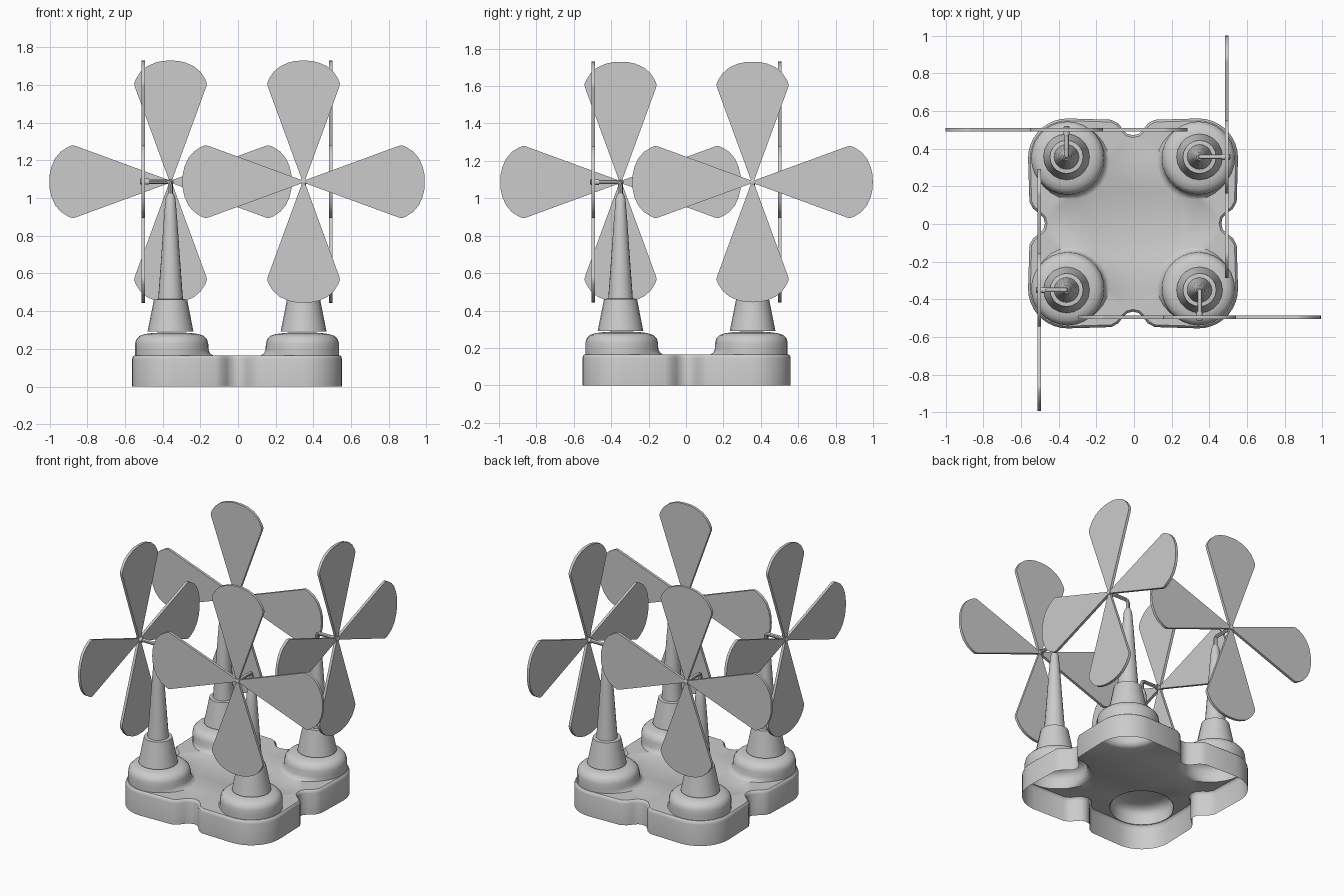
import bpy, bmesh, math
from mathutils import Matrix, Vector

if "Cube" in bpy.data.objects:
    bpy.data.objects.remove(bpy.data.objects["Cube"])

CENTRE = Matrix.Translation((-0.005, 0.003, 0))
T = 0.353          # tower offset from the centre
HUB_Z = 1.087
ROTOR_Y = -0.498   # plane of the blades


def finish(bm, name, turn=0, angle=35):
    bmesh.ops.recalc_face_normals(bm, faces=bm.faces)
    me = bpy.data.meshes.new(name)
    bm.to_mesh(me)
    bm.free()
    ob = bpy.data.objects.new(name, me)
    bpy.context.collection.objects.link(ob)
    ob.matrix_world = CENTRE @ Matrix.Rotation(turn * math.pi / 2, 4, 'Z')
    bpy.ops.object.select_all(action='DESELECT')
    ob.select_set(True)
    bpy.context.view_layer.objects.active = ob
    bpy.ops.object.shade_smooth_by_angle(angle=math.radians(angle))
    return ob


def bridge(bm, a, b):
    n = len(a)
    for i in range(n):
        bm.faces.new((a[i], a[(i + 1) % n], b[(i + 1) % n], b[i]))


def ring_edges(bm, ring):
    return [bm.edges.get((ring[i - 1], ring[i])) for i in range(len(ring))]


def lathe(bm, profile, matrix, seg=20):
    rings = []
    for r, z in profile:
        rings.append([bm.verts.new(matrix @ Vector((r * math.cos(2 * math.pi * i / seg),
                                                    r * math.sin(2 * math.pi * i / seg), z)))
                      for i in range(seg)])
    for a, b in zip(rings, rings[1:]):
        bridge(bm, a, b)
    bm.faces.new(rings[0])
    bm.faces.new(rings[-1])


def base():
    # outline of one quarter, mirrored on the diagonal, then turned four times
    notch = [(0.468, 0.0), (0.475, 0.03), (0.5, 0.055), (0.53, 0.078), (0.55, 0.115)]
    c, r = 0.347, 0.21
    arc = [(c + r * math.cos(math.radians(a)), c + r * math.sin(math.radians(a)))
           for a in range(0, 91, 10)]
    quarter = notch + arc + [(y, x) for x, y in reversed(notch[1:])]
    pts = [Matrix.Rotation(k * math.pi / 2, 2) @ Vector(p) for k in range(4) for p in quarter]
    n = len(pts)
    bm = bmesh.new()
    rings = []
    for z, inset in ((0, 0), (0.145, 0), (0.159, 0.004), (0.166, 0.012)):
        ring = []
        for i, p in enumerate(pts):
            d = (pts[(i + 1) % n] - pts[i - 1]).normalized()
            q = p + Vector((-d.y, d.x)) * inset
            ring.append(bm.verts.new((q.x, q.y, z)))
        rings.append(ring)
    for a, b in zip(rings, rings[1:]):
        bridge(bm, a, b)
    fill = ring_edges(bm, rings[-1])

    # round humps, flaring into the plate on the inner side
    seg = 28
    for k in range(4):
        out = math.pi / 4 + k * math.pi / 2
        cx, cy = c * math.sqrt(2) * math.cos(out), c * math.sqrt(2) * math.sin(out)
        prev = None
        for rad, z, flare in ((0.194, 0.166, 0.035), (0.194, 0.176, 0.014), (0.194, 0.195, 0.003),
                              (0.194, 0.228, 0), (0.188, 0.25, 0), (0.17, 0.269, 0),
                              (0.14, 0.279, 0), (0.1, 0.284, 0), (0.04, 0.288, 0)):
            ring = []
            for i in range(seg):
                a = 2 * math.pi * i / seg
                rr = rad + flare * max(0, -math.cos(a - out))
                ring.append(bm.verts.new((cx + rr * math.cos(a), cy + rr * math.sin(a), z)))
            if prev:
                bridge(bm, prev, ring)
            else:
                first = ring
            prev = ring
        bm.faces.new(prev)
        fill += ring_edges(bm, first)
    bmesh.ops.triangle_fill(bm, use_beauty=True, use_dissolve=False, edges=fill)
    finish(bm, "base")


def tower(k):
    bm = bmesh.new()
    lathe(bm, [(0.122, 0.291), (0.088, 0.462), (0.066, 0.464), (0.05, 0.68), (0.036, 0.88),
               (0.026, 1.0), (0.016, 1.025)], Matrix.Translation((T, -T, 0)))
    finish(bm, f"tower_{k}", k)


def axle(k):
    # bent rod swept through its elbow, with a small hub at the end
    bm = bmesh.new()
    seg, rad, prev = 10, 0.012, None
    path = [(0, 1.01, 90), (0, 1.07, 90), (-0.005, 1.082, 45), (-0.017, HUB_Z, 0),
            (ROTOR_Y + T - 0.014, HUB_Z, 0)]
    for y, z, a in path:
        a = math.radians(a)
        ring = []
        for i in range(seg):
            t = 2 * math.pi * i / seg
            u, v = rad * math.cos(t), rad * math.sin(t)
            ring.append(bm.verts.new((T + u, -T + y + v * math.sin(a), z + v * math.cos(a))))
        if prev:
            bridge(bm, prev, ring)
        prev = ring
    bm.faces.new(prev)
    lathe(bm, [(0.016, -0.03), (0.016, 0.014), (0.01, 0.018)],
          Matrix.Translation((T, ROTOR_Y, HUB_Z)) @ Matrix.Rotation(math.pi / 2, 4, 'X'), 12)
    finish(bm, f"axle_{k}", k)


def rotor(k):
    # four flat paddle blades, narrow at the hub and rounded at the tip
    half = [(0.008, 0.008), (0.19, 0.505), (0.193, 0.522), (0.184, 0.545), (0.16, 0.582),
            (0.125, 0.612), (0.08, 0.632), (0.04, 0.641)]
    outline = half + [(0, 0.643)] + [(-x, z) for x, z in reversed(half)]
    bm = bmesh.new()
    for q in range(4):
        m = Matrix.Translation((T, ROTOR_Y, HUB_Z)) @ Matrix.Rotation(q * math.pi / 2, 4, 'Y')
        front, back = [[bm.verts.new(m @ Vector((x, y, z))) for x, z in outline]
                       for y in (-0.009, 0.009)]
        bm.faces.new(front)
        bm.faces.new(back[::-1])
        bridge(bm, front, back)
    finish(bm, f"rotor_{k}", k)


base()
for k in range(4):
    tower(k)
    axle(k)
    rotor(k)
